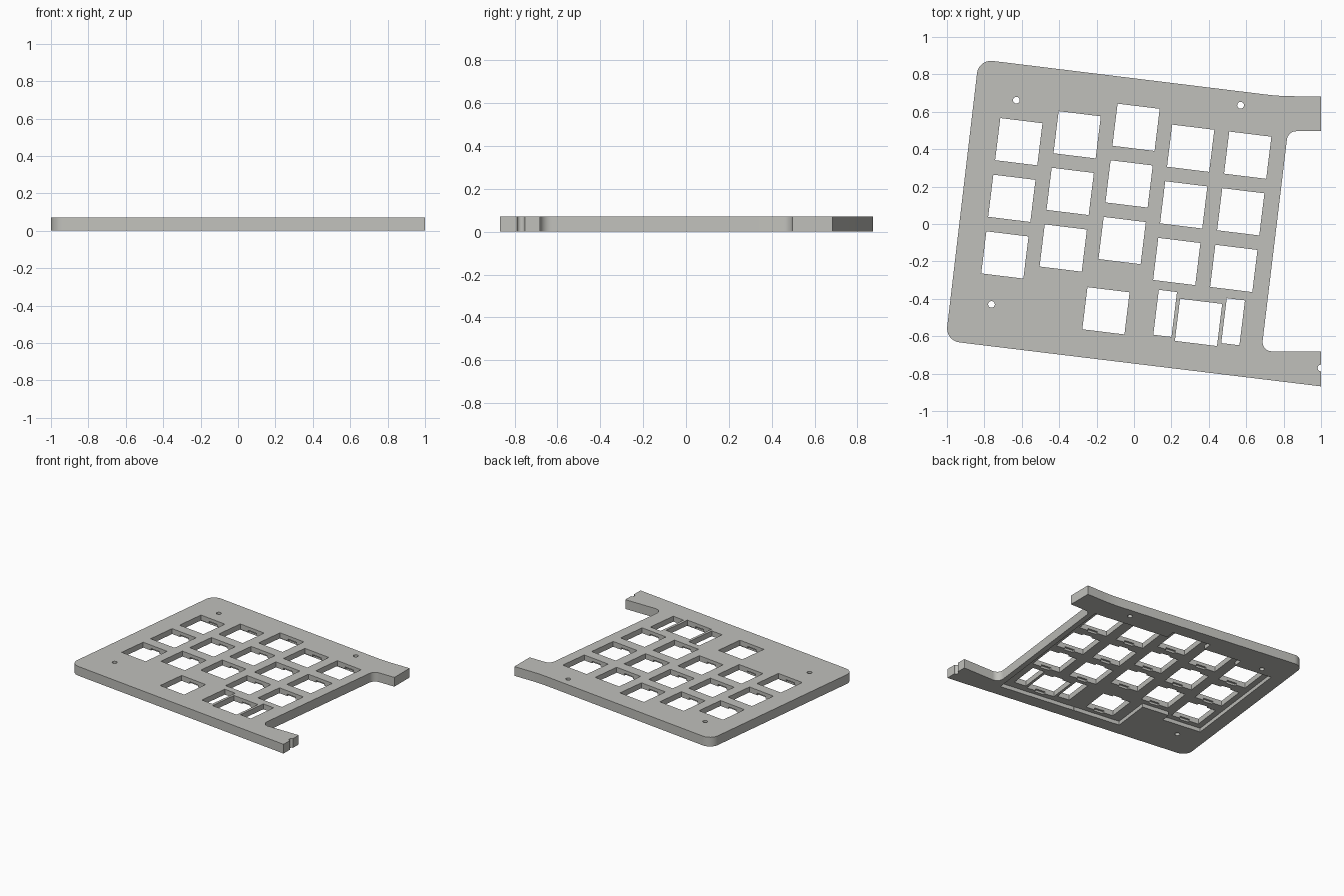
import bpy, bmesh, math
from mathutils import Vector, Matrix

if "Cube" in bpy.data.objects:
    bpy.data.objects.remove(bpy.data.objects["Cube"])

H = 0.072        # plate height
POCKET = 0.03    # depth of the underside recess
LIP = 0.046      # underside of the switch clip lip
TILT = math.radians(-7)
U = Vector((math.cos(TILT), math.sin(TILT)))
V = Vector((-U.y, U.x))

grey = bpy.data.materials.new("warm_grey")
grey.diffuse_color = (0.53, 0.53, 0.50, 1)
grey.use_nodes = True
grey.node_tree.nodes["Principled BSDF"].inputs["Base Color"].default_value = grey.diffuse_color


def fillet(corners, seg=8):
    """Round each (x, y, radius) corner with an arc."""
    out, n = [], len(corners)
    for i, (x, y, r) in enumerate(corners):
        p = Vector((x, y))
        if r == 0:
            out.append(p)
            continue
        a = (Vector(corners[i - 1][:2]) - p).normalized()
        b = (Vector(corners[(i + 1) % n][:2]) - p).normalized()
        half = a.angle(b) / 2
        c = p + (a + b).normalized() * (r / math.sin(half))
        s = p + a * (r / math.tan(half)) - c
        e = p + b * (r / math.tan(half)) - c
        sweep = s.angle_signed(e)
        for k in range(seg + 1):
            out.append(c + Matrix.Rotation(-sweep * k / seg, 2) @ s)
    return out


def prism(bm, pts, z0, z1):
    lo = [bm.verts.new((p.x, p.y, z0)) for p in pts]
    hi = [bm.verts.new((p.x, p.y, z1)) for p in pts]
    bm.faces.new(lo[::-1])
    bm.faces.new(hi)
    for i in range(len(pts)):
        j = (i + 1) % len(pts)
        bm.faces.new((lo[i], lo[j], hi[j], hi[i]))


def tilted(c, u0, u1, v0, v1):
    """Rectangle around c, aligned with the tilted key rows."""
    return [c + U * u + V * v for u, v in ((u0, v0), (u1, v0), (u1, v1), (u0, v1))]


def make(name, prisms):
    bm = bmesh.new()
    for pts, z0, z1 in prisms:
        prism(bm, pts, z0, z1)
    bmesh.ops.recalc_face_normals(bm, faces=bm.faces)
    me = bpy.data.meshes.new(name)
    bm.to_mesh(me)
    bm.free()
    me.materials.append(grey)
    ob = bpy.data.objects.new(name, me)
    bpy.context.collection.objects.link(ob)
    return ob


def cut(target, name, prisms):
    cutter = make(name, prisms)
    mod = target.modifiers.new(name, 'BOOLEAN')
    mod.operation, mod.solver, mod.use_self = 'DIFFERENCE', 'EXACT', True
    mod.object = cutter
    dg = bpy.context.evaluated_depsgraph_get()
    me = bpy.data.meshes.new_from_object(target.evaluated_get(dg))
    target.modifiers.clear()
    target.data = me
    bpy.data.objects.remove(cutter)


# Plate outline with two arms on the right
outline = fillet([
    (-1.0075, -0.624, 0.075), (1, -0.868, 0), (1, -0.681, 0),
    (0.681, -0.681, 0.05), (0.823, 0.496, 0.05), (1, 0.496, 0),
    (1, 0.683, 0), (0.78, 0.683, 1.3), (-0.8305, 0.881, 0.075)])
plate = make("key_plate", [(outline, 0, H)])

# Key centres: five staggered columns of three, plus two thumb keys
row = -V * 0.305
tops = [(-0.616, 0.440), (-0.304, 0.477), (0.011, 0.517), (0.303, 0.405), (0.608, 0.368)]
keys = []   # centre, cell half width, cell lower extent
for i, t in enumerate(tops):
    for r in range(3):
        keys.append((Vector(t) + row * r, 0.158, 0.24 if (i, r) == (2, 2) else 0.157))
wide_key = Vector((0.345, -0.526))
keys += [(Vector((-0.150, -0.464)), 0.195, 0.157), (wide_key, 0.31, 0.157)]

# Recess under the key field
cut(plate, "pocket_cutter",
    [(tilted(c, -w, w, -low, 0.157), -0.1, POCKET) for c, w, low in keys])

# Clip notches in the front and back wall of each hole
cut(plate, "notch_cutter",
    [(tilted(c, -0.04, 0.04, -0.129, 0.129), -0.1, LIP) for c, w, low in keys])

# Switch holes and the two stabiliser slots
h = 0.1135
holes = [tilted(c, -h, h, -h, h) for c, w, low in keys]
holes += [tilted(wide_key + U * s * 0.183 + V * 0.026, -0.049, 0.049, -0.121, 0.121)
          for s in (-1, 1)]
cut(plate, "hole_cutter", [(p, -0.1, 0.2) for p in holes])

# Screw holes, one of them half open at the arm end
screws = [(-0.629, 0.662), (0.57, 0.635), (-0.762, -0.43), (1.0, -0.77)]
circle = [Vector((math.cos(a), math.sin(a))) * 0.018
          for a in (math.tau * k / 16 for k in range(16))]
cut(plate, "screw_cutter", [([Vector(s) + p for p in circle], -0.1, 0.2) for s in screws])

bpy.context.view_layer.objects.active = plate
plate.select_set(True)
bpy.ops.object.shade_smooth_by_angle(angle=math.radians(30))
